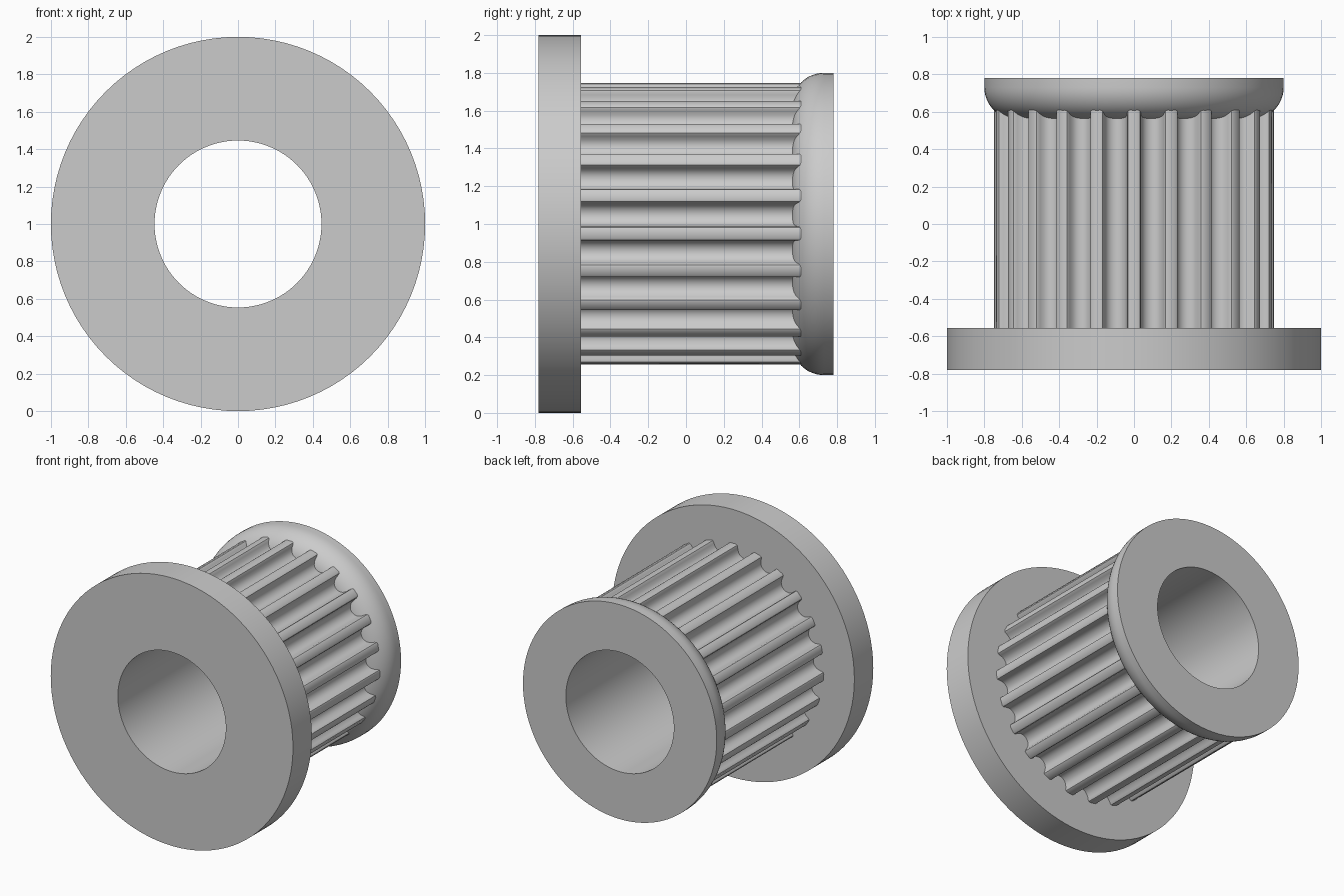
import bpy, bmesh, math

cube = bpy.data.objects.get("Cube")
if cube:
    bpy.data.objects.remove(cube, do_unlink=True)

TEETH = 23
SEGMENTS = 96
BORE, CORE = 0.446, 0.6
FRONT, BACK = -0.78, 0.78
TOOTH_R = 0.748

grey = bpy.data.materials.new("machined grey")
grey.use_nodes = True
colour = (0.6, 0.6, 0.6, 1)
grey.diffuse_color = colour
grey.node_tree.nodes["Principled BSDF"].inputs["Base Color"].default_value = colour


def loft(name, rings, closed):
    """Join equal-length closed rings of points into one smooth-shaded object."""
    bm = bmesh.new()
    loops = [[bm.verts.new(p) for p in ring] for ring in rings]
    pairs = list(zip(loops, loops[1:]))
    if closed:
        pairs.append((loops[-1], loops[0]))
    for a, b in pairs:
        for i in range(len(a)):
            j = (i + 1) % len(a)
            bm.faces.new((a[i], a[j], b[j], b[i]))
    bmesh.ops.recalc_face_normals(bm, faces=bm.faces[:])
    mesh = bpy.data.meshes.new(name)
    bm.to_mesh(mesh)
    bm.free()
    mesh.materials.append(grey)
    obj = bpy.data.objects.new(name, mesh)
    bpy.context.collection.objects.link(obj)
    bpy.ops.object.select_all(action="DESELECT")
    obj.select_set(True)
    bpy.context.view_layer.objects.active = obj
    bpy.ops.object.shade_smooth_by_angle(angle=math.radians(30))
    return obj


def polar(radius, angle, y):
    """Point around the horizontal axle, angle measured from straight up."""
    return (radius * math.sin(angle), y, 1 + radius * math.cos(angle))


# Spool body: wide front flange, hidden core, rounded back collar, open bore
ARC = 0.17
profile = [(FRONT, BORE), (FRONT, 1), (-0.557, 1), (-0.557, CORE), (0.56, CORE)]
for k in range(13):
    a = math.pi / 2 * k / 12
    profile.append((0.73 - ARC * math.cos(a), 0.63 + ARC * math.sin(a)))
profile += [(BACK, 0.8), (BACK, BORE)]
turns = [2 * math.pi * i / SEGMENTS for i in range(SEGMENTS)]
loft("flanged_spool", [[polar(r, t, y) for t in turns] for y, r in profile], True)

# Toothed sleeve: rounded belt grooves, as half width and depth, mirrored
half = [(0.747, 0), (0.648, 0.037), (0.598, 0.13), (0.579, 0.238), (0.547, 0.343),
        (0.505, 0.444), (0.452, 0.54), (0.358, 0.637), (0.248, 0.707), (0.127, 0.75)]
groove = [(-w, d) for w, d in half] + [(0, 0.765)] + [(w, d) for w, d in reversed(half)]
scale = TOOTH_R / 7.067
start = math.sqrt(TOOTH_R ** 2 - (half[0][0] * scale) ** 2)
outline = []
for n in range(TEETH):
    middle = 2 * math.pi * (n + 0.5) / TEETH
    for w, d in groove:
        side, up = w * scale, start - d * scale
        outline.append((math.hypot(side, up), middle + math.atan2(side, up)))
loft("toothed_sleeve", [[polar(r, t, y) for r, t in outline] for y in (-0.6, 0.65)], False)
